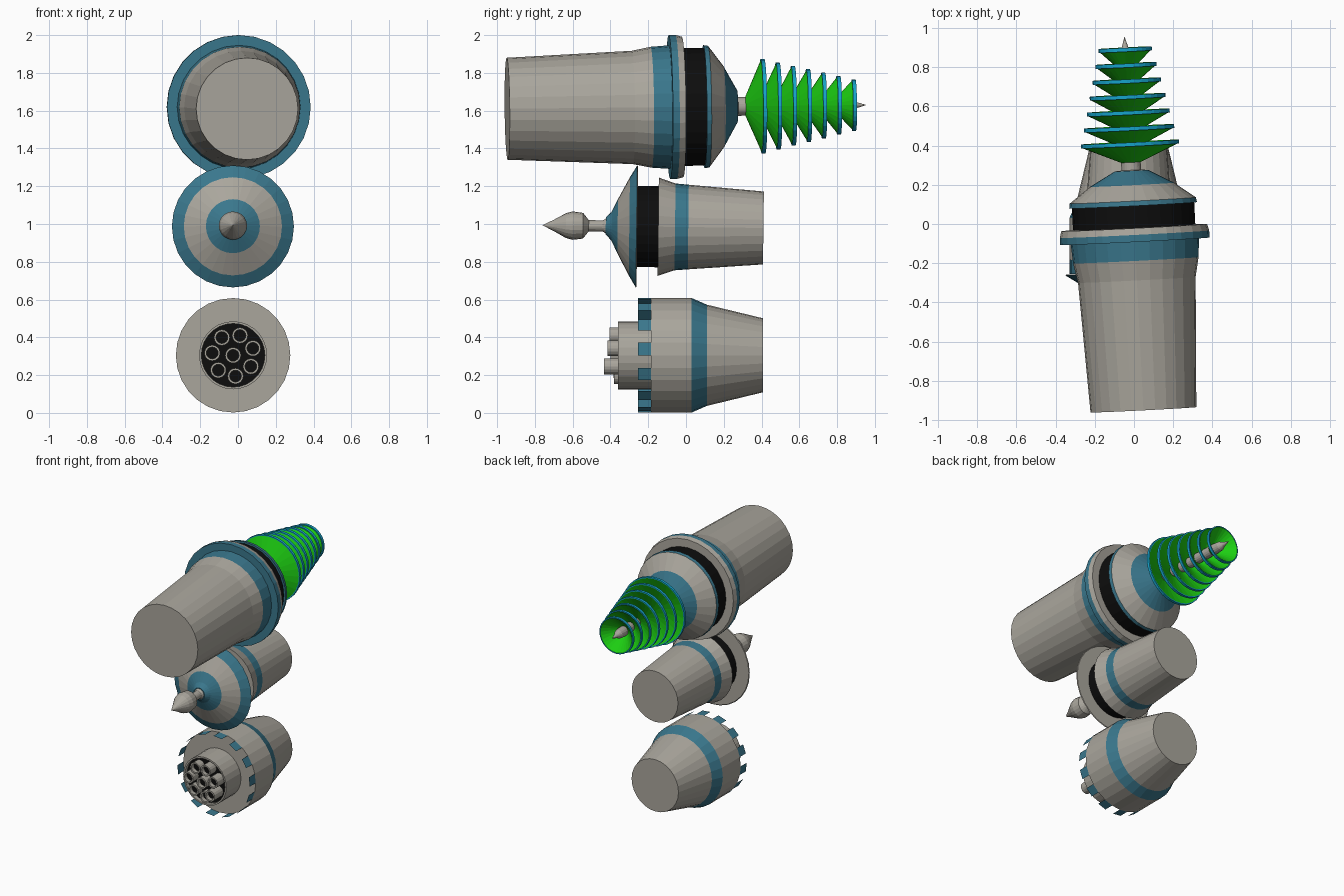
import bpy, bmesh, math
from mathutils import Vector

if "Cube" in bpy.data.objects:
    bpy.data.objects.remove(bpy.data.objects["Cube"])

SIDES = 28


def material(name, rgb):
    m = bpy.data.materials.new(name)
    m.diffuse_color = (*rgb, 1)
    m.use_nodes = True
    m.node_tree.nodes["Principled BSDF"].inputs["Base Color"].default_value = m.diffuse_color
    return m


GREY, TEAL, BLACK, GREEN, CYAN = range(5)
MATS = [material("warm grey", (0.40, 0.38, 0.335)),
        material("teal", (0.042, 0.185, 0.265)),
        material("black", (0.004, 0.004, 0.004)),
        material("bright green", (0.012, 0.62, 0.006)),
        material("cyan", (0.008, 0.37, 0.60))]


def finish(name, bm, parent, recalc=True):
    bmesh.ops.remove_doubles(bm, verts=bm.verts, dist=1e-5)
    if recalc:
        bmesh.ops.recalc_face_normals(bm, faces=bm.faces)
    me = bpy.data.meshes.new(name)
    bm.to_mesh(me)
    bm.free()
    for m in MATS:
        me.materials.append(m)
    ob = bpy.data.objects.new(name, me)
    bpy.context.collection.objects.link(ob)
    ob.parent = parent
    return ob


def lathe(name, parent, profile, sides=SIDES, centre=(0, 0)):
    """Spin (y, radius, colour of the following band) points about the y axis."""
    bm = bmesh.new()
    rings = []
    for y, r, _ in profile:
        rings.append([bm.verts.new((centre[0] + r * math.cos(a), y, centre[1] + r * math.sin(a)))
                      for a in (math.tau * i / sides for i in range(sides))])
    for (a, b, p) in zip(rings, rings[1:], profile):
        for i in range(sides):
            j = (i + 1) % sides
            f = bm.faces.new((a[i], b[i], b[j], a[j]))
            f.material_index = p[2]
    bmesh.ops.dissolve_degenerate(bm, dist=1e-6, edges=bm.edges)
    return finish(name, bm, parent)


def pivot(name, loc, rot):
    e = bpy.data.objects.new(name, None)
    e.location = loc
    e.rotation_euler = [math.radians(a) for a in rot]
    e.hide_render = True
    bpy.context.collection.objects.link(e)
    return e


# ---- Top device: big handle with a stack of open cones
top = pivot("top_pivot", (0, 0, 1.62), (0.6, 0, 2.9))
lathe("top_handle", top, [
    (-0.948, 0, GREY), (-0.948, 0.27, GREY), (-0.285, 0.30, GREY), (-0.185, 0.32, TEAL),
    (-0.088, 0.327, TEAL), (-0.088, 0.381, TEAL), (-0.052, 0.381, GREY),
    (-0.018, 0.372, GREY), (-0.018, 0.312, BLACK), (0.095, 0.312, TEAL),
    (0.095, 0.326, TEAL), (0.12, 0.322, GREY), (0.20, 0.215, TEAL),
    (0.272, 0.085, GREY), (0.275, 0.05, GREY), (0.33, 0.05, GREY), (0.33, 0, GREY)])
lathe("top_shaft", top, [
    (0.30, 0, GREY), (0.30, 0.038, GREY), (0.83, 0.036, GREY), (0.87, 0.032, GREY),
    (0.90, 0.017, GREY), (0.957, 0, GREY)], 16)
for k, radius in enumerate((0.25, 0.23, 0.211, 0.193, 0.174, 0.155, 0.136)):
    y = 0.408 + 0.0803 * k
    apex = y - 0.10
    lathe("green_cone_%d" % (k + 1), top, [
        (apex, 0.035, GREEN), (y - 0.010, radius - 0.008, CYAN), (y - 0.010, radius, CYAN),
        (y + 0.010, radius, CYAN), (y + 0.010, radius - 0.008, GREEN), (apex + 0.012, 0.035, GREEN)])

# ---- Middle device: dish-shaped shield and pointed knob
mid = pivot("middle_pivot", (-0.027, 0, 0.984), (-0.7, 0, 0))
lathe("middle_handle", mid, [
    (-0.262, 0.215, BLACK), (-0.147, 0.215, GREY), (-0.147, 0.26, GREY), (-0.058, 0.23, TEAL),
    (0.012, 0.224, GREY), (0.41, 0.193, GREY), (0.41, 0, GREY)])
lathe("middle_shield", mid, [
    (-0.425, 0, TEAL), (-0.425, 0.045, TEAL), (-0.395, 0.075, TEAL), (-0.362, 0.143, GREY),
    (-0.30, 0.26, TEAL), (-0.262, 0.323, GREY), (-0.258, 0.318, GREY), (-0.258, 0, GREY)])
lathe("middle_knob", mid, [
    (-0.76, 0, GREY), (-0.70, 0.03, GREY), (-0.635, 0.066, GREY), (-0.60, 0.075, GREY),
    (-0.545, 0.068, GREY), (-0.515, 0.03, GREY), (-0.44, 0.03, GREY),
    (-0.42, 0.042, GREY), (-0.40, 0.042, GREY)], 20)

# ---- Bottom device: toothed barrel with a cluster of tubes
low = pivot("bottom_pivot", (-0.026, 0, 0.305), (0, 0, 0))
R = 0.303
lathe("bottom_body", low, [
    (-0.332, 0, BLACK), (-0.332, 0.168, GREY), (-0.36, 0.168, GREY), (-0.36, 0.18, GREY),
    (-0.184, 0.18, GREY), (-0.184, R, GREY), (0.03, R, TEAL), (0.11, 0.268, GREY),
    (0.407, 0.196, GREY), (0.407, 0, GREY)])

# Thin teeth on every second side of the rim
bm = bmesh.new()
for i in range(0, SIDES, 2):
    pts = []
    for k, y in ((i, -0.255), (i, -0.184), (i + 1, -0.184), (i + 1, -0.255)):
        a = math.tau * k / SIDES
        pts.append(bm.verts.new((R * math.cos(a), y, R * math.sin(a))))
    f = bm.faces.new(pts)
    f.material_index = TEAL
    f.normal_update()
    c = f.calc_center_median()
    if f.normal.dot(Vector((c.x, 0, c.z))) < 0:
        f.normal_flip()
finish("bottom_teeth", bm, low, recalc=False)

# Seven tubes in a ring and one in the middle, with uneven lengths
tubes = [(0.0, 0.0, -0.40)]
for i, front in enumerate((-0.435, -0.415, -0.405, -0.39, -0.40, -0.385, -0.38)):
    a = math.radians(-32 + 360 / 7 * i)
    tubes.append((0.111 * math.cos(a), 0.111 * math.sin(a), front))
for i, (x, z, front) in enumerate(tubes):
    lathe("tube_%d" % (i + 1), low, [
        (-0.33, 0.042, GREY), (front, 0.042, GREY), (front, 0.031, GREY),
        (front + 0.03, 0.031, BLACK), (front + 0.03, 0, BLACK)], 16, (x, z))
